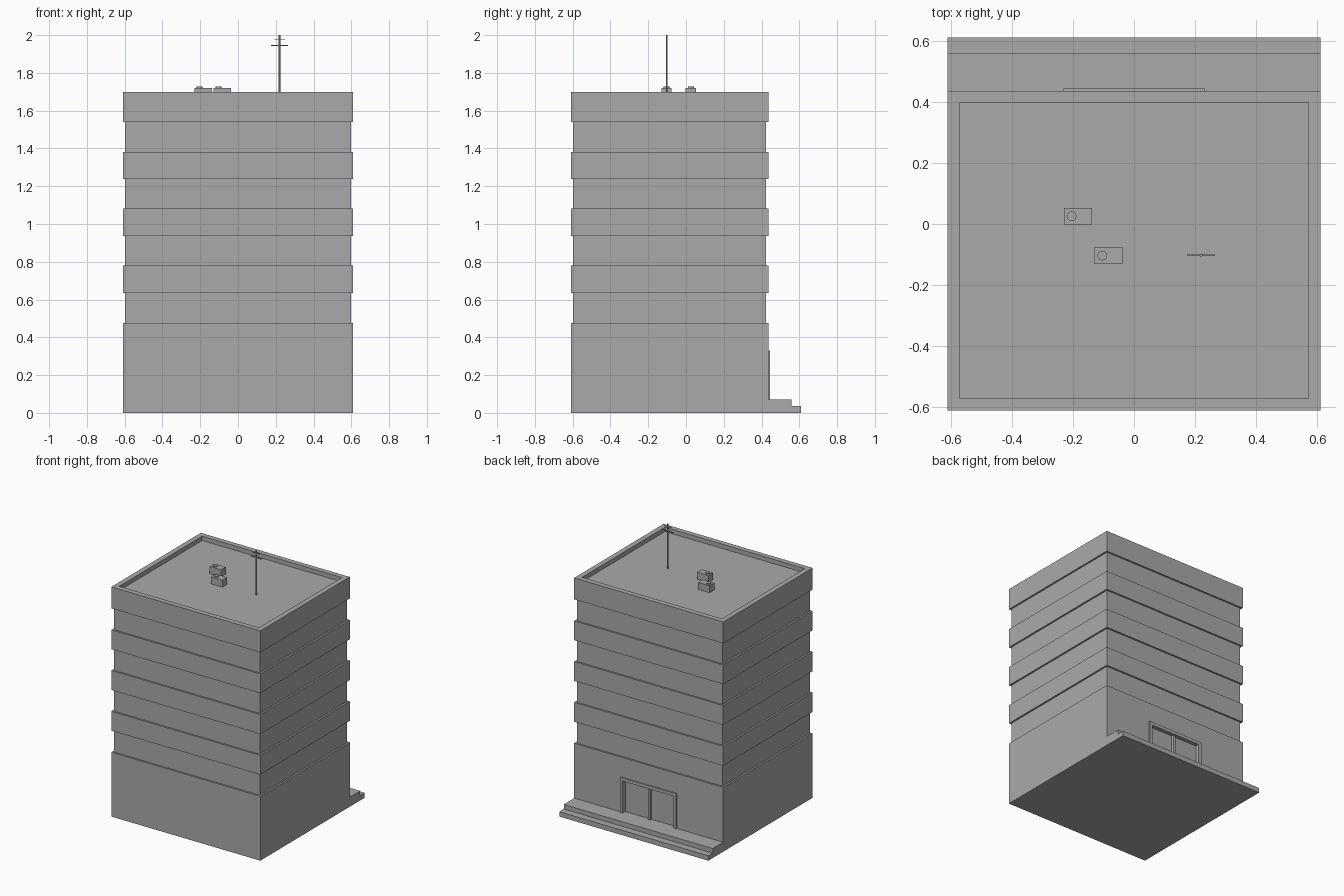
import bpy, bmesh, math

if "Cube" in bpy.data.objects:
    bpy.data.objects.remove(bpy.data.objects["Cube"])

concrete = bpy.data.materials.new("concrete grey")
concrete.diffuse_color = (0.4, 0.4, 0.4, 1)
concrete.use_nodes = True
concrete.node_tree.nodes["Principled BSDF"].inputs["Base Color"].default_value = concrete.diffuse_color


def finish(name, bm):
    bmesh.ops.recalc_face_normals(bm, faces=bm.faces)
    mesh = bpy.data.meshes.new(name)
    bm.to_mesh(mesh)
    bm.free()
    mesh.materials.append(concrete)
    ob = bpy.data.objects.new(name, mesh)
    bpy.context.collection.objects.link(ob)
    return ob


def box(name, x0, x1, y0, y1, z0, z1):
    bm = bmesh.new()
    bmesh.ops.create_cube(bm, size=1)
    for v in bm.verts:
        v.co = (x1 if v.co.x > 0 else x0, y1 if v.co.y > 0 else y0, z1 if v.co.z > 0 else z0)
    return finish(name, bm)


X, Y0, Y1 = 0.61, -0.61, 0.436
IN = 0.013  # setback of the window storeys

# Tower: rectangular rings stacked from the ground up, over the parapet to the roof
rings = [(0, 0), (0, 0.476)]
for z0, z1 in ((0.636, 0.779), (0.937, 1.081), (1.239, 1.382), (1.541, 1.70)):
    rings += [(IN, rings[-1][1]), (IN, z0), (0, z0), (0, z1)]
rings += [(0.038, 1.70), (0.038, 1.668)]

bm = bmesh.new()
loops = []
for d, z in rings:
    loops.append([bm.verts.new(p) for p in ((-X + d, Y0 + d, z), (X - d, Y0 + d, z),
                                            (X - d, Y1 - d, z), (-X + d, Y1 - d, z))])
for a, b in zip(loops, loops[1:]):
    for i in range(4):
        j = (i + 1) % 4
        bm.faces.new((a[i], a[j], b[j], b[i]))
bm.faces.new(loops[0])
bm.faces.new(loops[-1])
tower = finish("tower", bm)

# Entrance recess
DX, DZ0, DZ1, FW = 0.231, 0.07, 0.33, 0.024
cutter = box("entrance_cutter", -DX + FW, DX - FW, 0.414, 0.6, DZ0, DZ1 - FW)
cutter.hide_render = True
cutter.hide_set(True)
cut = tower.modifiers.new("entrance", 'BOOLEAN')
cut.operation = 'DIFFERENCE'
cut.solver = 'EXACT'
cut.object = cutter

# Door frame and the post between the two doors
for side, s in (("left", -1), ("right", 1)):
    xs = sorted((s * DX, s * (DX - FW)))
    box(f"door_jamb_{side}", xs[0], xs[1], Y1 - 0.005, 0.444, DZ0, DZ1)
box("door_header", -DX + FW, DX - FW, Y1 - 0.005, 0.444, DZ1 - FW, DZ1)
box("door_mullion", -0.009, 0.009, 0.413, 0.432, DZ0, DZ1 - FW)

# Entrance steps
box("lower_step", -X, X, Y1, 0.61, 0, 0.036)
box("upper_step", -X, X, Y1, 0.558, 0.036, 0.07)

# Rooftop cooling units, each with a round fan
for n, (x, y) in enumerate(((-0.23, -0.002), (-0.13, -0.131)), 1):
    box(f"cooling_unit_{n}", x, x + 0.093, y, y + 0.055, 1.668, 1.72)
    bpy.ops.mesh.primitive_cylinder_add(vertices=12, radius=0.016, depth=0.008,
                                        location=(x + 0.026, y + 0.0275, 1.723))
    fan = bpy.context.object
    fan.name = f"cooling_fan_{n}"
    fan.data.materials.append(concrete)

# Antenna with two crossbars
AX, AY = 0.22, -0.102
bpy.ops.mesh.primitive_cylinder_add(vertices=8, radius=0.005, depth=0.332, location=(AX, AY, 1.834))
mast = bpy.context.object
mast.name = "antenna_mast"
mast.data.materials.append(concrete)
for name, half, z in (("antenna_lower_bar", 0.046, 1.945), ("antenna_upper_bar", 0.028, 1.978)):
    box(name, AX - half, AX + half, AY - 0.0025, AY + 0.0025, z - 0.0025, z + 0.0025)
